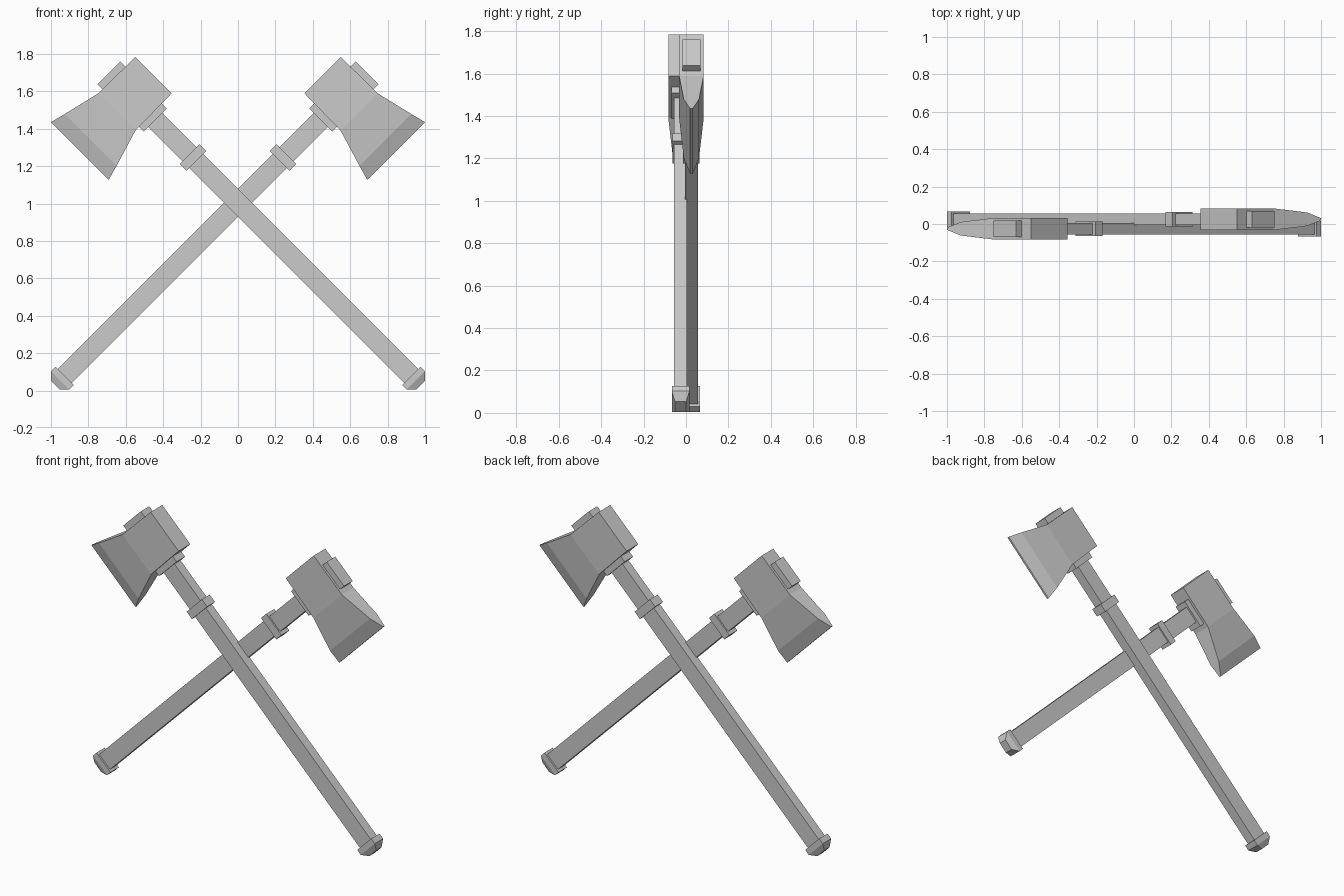
import bpy, bmesh
from math import pi
from mathutils import Matrix

if "Cube" in bpy.data.objects:
    bpy.data.objects.remove(bpy.data.objects["Cube"])

# Local axe frame: z runs up the handle, x points to the cutting edge, y is thickness


def loft(name, sections, placement, sideways=False):
    """Join rectangles (position, low, high, half thickness) into a closed solid."""
    bm = bmesh.new()
    rings = []
    for p, lo, hi, t in sections:
        ring = []
        for w, y in ((lo, -t), (hi, -t), (hi, t), (lo, t)):
            ring.append(bm.verts.new((p, y, w) if sideways else (w, y, p)))
        rings.append(ring)
    for a, b in zip(rings, rings[1:]):
        for i in range(4):
            j = (i + 1) % 4
            bm.faces.new((a[i], a[j], b[j], b[i]))
    bm.faces.new(rings[0][::-1])
    bm.faces.new(rings[-1])
    bmesh.ops.recalc_face_normals(bm, faces=bm.faces)
    mesh = bpy.data.meshes.new(name)
    bm.to_mesh(mesh)
    bm.free()
    obj = bpy.data.objects.new(name, mesh)
    bpy.context.collection.objects.link(obj)
    obj.matrix_world = placement
    return obj


def box(name, z0, z1, lo, hi, t, placement):
    return loft(name, [(z0, lo, hi, t), (z1, lo, hi, t)], placement)


def axe(prefix, spin):
    # Lean 45 degrees around the crossing point; the second axe is spun half a turn
    m = (Matrix.Rotation(spin, 4, 'Z') @ Matrix.Translation((0, 0.0255, 1.005))
         @ Matrix.Rotation(pi / 4, 4, 'Y'))

    box(prefix + "_handle", -1.33, 0.70, -0.053, 0.053, 0.0305, m)
    box(prefix + "_grip_ring", 0.315, 0.367, -0.075, 0.075, 0.039, m)
    box(prefix + "_head_collar", 0.625, 0.68, -0.087, 0.087, 0.042, m)
    box(prefix + "_handle_top", 0.93, 0.979, -0.088, 0.083, 0.043, m)

    # Pommel with tapered end
    loft(prefix + "_pommel", [(-1.38, -0.034, 0.034, 0.026),
                              (-1.345, -0.069, 0.069, 0.0415),
                              (-1.31, -0.069, 0.069, 0.0415)], m)

    # Head block flaring into the blade and thinning to the edge
    loft(prefix + "_head", [(-0.161, 0.664, 0.939, 0.058),
                            (0.115, 0.660, 0.941, 0.058),
                            (0.320, 0.598, 0.990, 0.036),
                            (0.403, 0.575, 1.011, 0.006)], m, sideways=True)


axe("rear_axe", 0)
axe("front_axe", pi)
